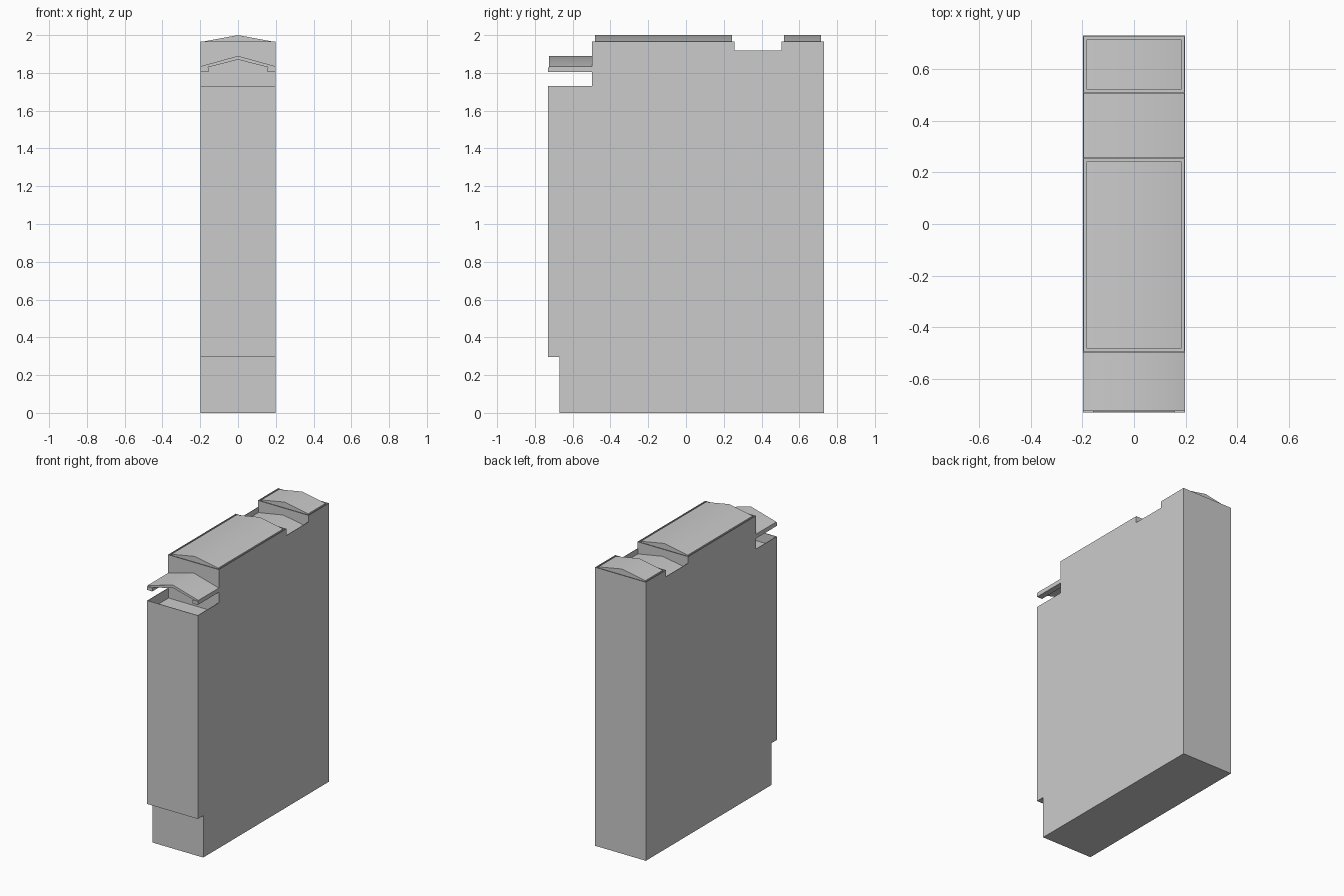
import bpy, bmesh
from math import radians
from mathutils import Vector

if "Cube" in bpy.data.objects:
    bpy.data.objects.remove(bpy.data.objects["Cube"])

W = 0.198      # half width of the building
T = 0.004      # parapet wall thickness


def prism(name, points, start, end, axis, smooth=False):
    """Extrude a 2D outline: (y, z) along x, or (x, z) along y."""
    bm = bmesh.new()

    def place(p, d):
        return (d, p[0], p[1]) if axis == 'x' else (p[0], d, p[1])

    face = bm.faces.new([bm.verts.new(place(p, start)) for p in points])
    ext = bmesh.ops.extrude_face_region(bm, geom=[face])
    verts = [g for g in ext['geom'] if isinstance(g, bmesh.types.BMVert)]
    move = Vector((end - start, 0, 0)) if axis == 'x' else Vector((0, end - start, 0))
    bmesh.ops.translate(bm, verts=verts, vec=move)
    bmesh.ops.recalc_face_normals(bm, faces=bm.faces)
    mesh = bpy.data.meshes.new(name)
    bm.to_mesh(mesh)
    bm.free()
    obj = bpy.data.objects.new(name, mesh)
    bpy.context.collection.objects.link(obj)
    if smooth:
        bpy.ops.object.select_all(action='DESELECT')
        obj.select_set(True)
        bpy.context.view_layer.objects.active = obj
        bpy.ops.object.shade_smooth_by_angle(angle=radians(40))
    return obj


def box(name, x0, x1, y0, y1, z0, z1):
    return prism(name, [(x0, z0), (x1, z0), (x1, z1), (x0, z1)], y0, y1, 'y')


def parapet(name, y0, y1, z0, z1, front=True, back=True):
    """Thin walls around a roof or balcony deck."""
    box(name + "_left", -W, -W + T, y0, y1, z0, z1)
    box(name + "_right", W - T, W, y0, y1, z0, z1)
    if front:
        box(name + "_front", -W + T, W - T, y0, y0 + T, z0, z1)
    if back:
        box(name + "_back", -W + T, W - T, y1 - T, y1, z0, z1)


def gable(name, half, y0, y1, base, eave, ridge):
    return prism(name, [(-half, base), (half, base), (half, eave), (0, ridge), (-half, eave)],
                 y0, y1, 'y', smooth=True)


# Main building block: recessed base, balcony step and roof notch
prism("building_body", [
    (-0.67, 0), (0.73, 0), (0.73, 1.955), (0.505, 1.955), (0.505, 1.87), (0.258, 1.87),
    (0.258, 1.955), (-0.497, 1.955), (-0.497, 1.66), (-0.73, 1.66), (-0.73, 0.295),
    (-0.67, 0.295)], -W, W, 'x')

# Parapets
parapet("balcony_wall", -0.73, -0.497, 1.66, 1.73, back=False)
parapet("main_parapet", -0.497, 0.258, 1.955, 1.965)
parapet("rear_parapet", 0.505, 0.73, 1.955, 1.965)
parapet("notch_parapet", 0.258, 0.505, 1.87, 1.918, front=False, back=False)

# Shallow pitched roofs
gable("main_roof", 0.183, -0.482, 0.243, 1.955, 1.966, 2.0)
gable("rear_roof", 0.183, 0.52, 0.715, 1.955, 1.966, 2.0)
gable("notch_roof", W - T, 0.258, 0.505, 1.87, 1.88, 1.914)

# Balcony canopy and the beams under its eaves
prism("balcony_canopy", [(0.198, 1.835), (0, 1.89), (-0.198, 1.835),
                         (-0.198, 1.82), (0, 1.87), (0.198, 1.82)],
      -0.725, -0.497, 'y', smooth=True)
for side, x0, x1 in (("left", -W, -0.157), ("right", 0.157, W)):
    box("canopy_beam_" + side, x0, x1, -0.73, -0.497, 1.805, 1.829)
